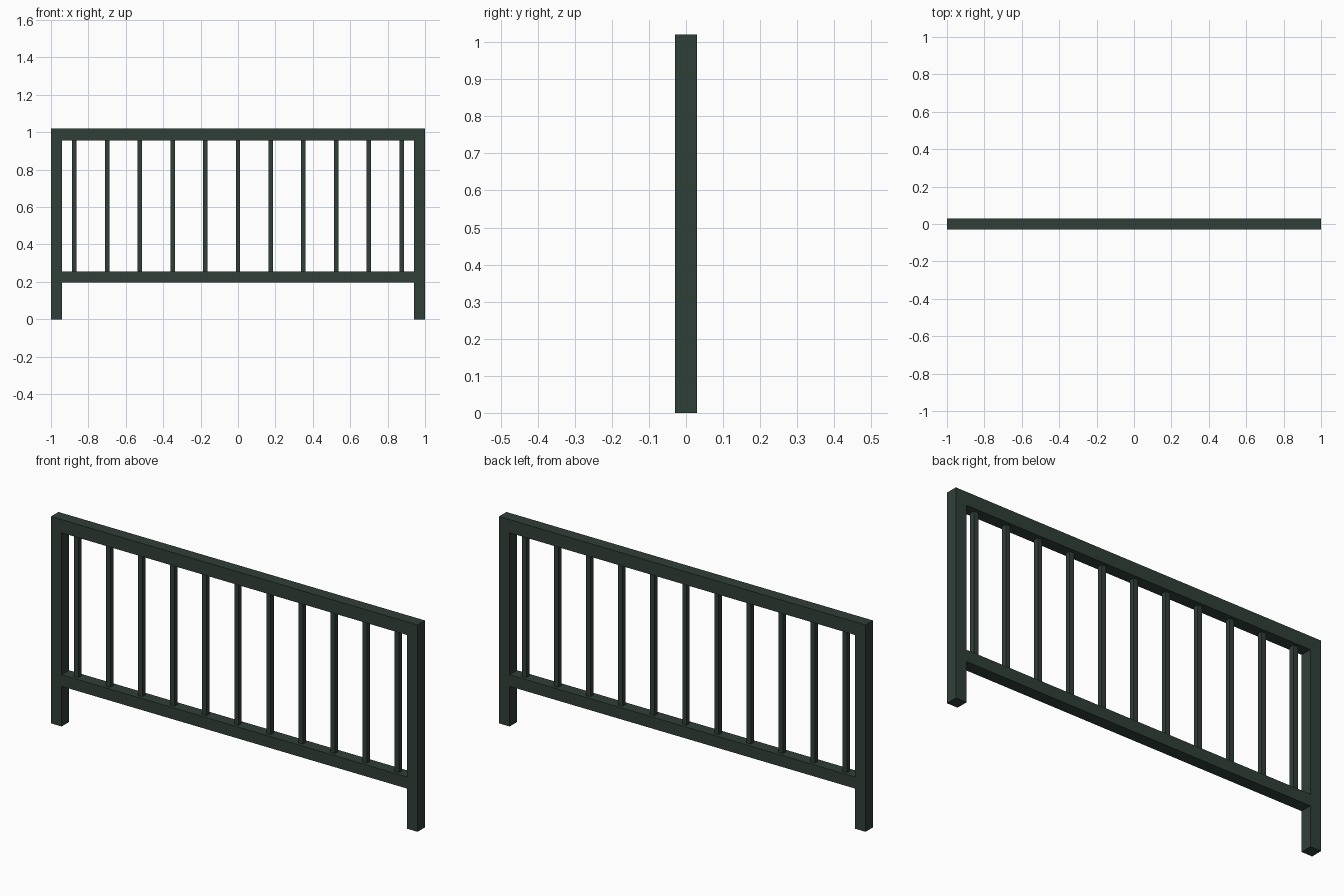
import bpy

if "Cube" in bpy.data.objects:
    bpy.data.objects.remove(bpy.data.objects["Cube"])

# dark green paint
paint = bpy.data.materials.new("dark_green_paint")
paint.diffuse_color = (0.03, 0.05, 0.038, 1)
paint.use_nodes = True
paint.node_tree.nodes["Principled BSDF"].inputs["Base Color"].default_value = paint.diffuse_color


def box(name, x0, x1, depth, z0, z1):
    bpy.ops.mesh.primitive_cube_add(size=1, location=((x0 + x1) / 2, 0, (z0 + z1) / 2))
    ob = bpy.context.object
    ob.name = name
    ob.scale = (x1 - x0, depth, z1 - z0)
    bpy.ops.object.transform_apply(location=False, rotation=False, scale=True)
    ob.data.materials.append(paint)
    return ob


T = 0.058      # frame thickness
H = 1.02       # overall height
RAIL_Z = 0.955  # underside of top rail
BAR = 0.024    # baluster thickness

# end posts stand under the top rail
box("left_post", -1, -1 + T, T, 0, RAIL_Z)
box("right_post", 1 - T, 1, T, 0, RAIL_Z)

# horizontal rails
box("top_rail", -1, 1, T, RAIL_Z, H)
box("bottom_rail", -1 + T, 1 - T, T, 0.198, 0.255)

# evenly spaced square balusters
for i in range(11):
    x = (i - 5) * 0.175
    box(f"baluster_{i + 1}", x - BAR / 2, x + BAR / 2, BAR, 0.255, RAIL_Z)
